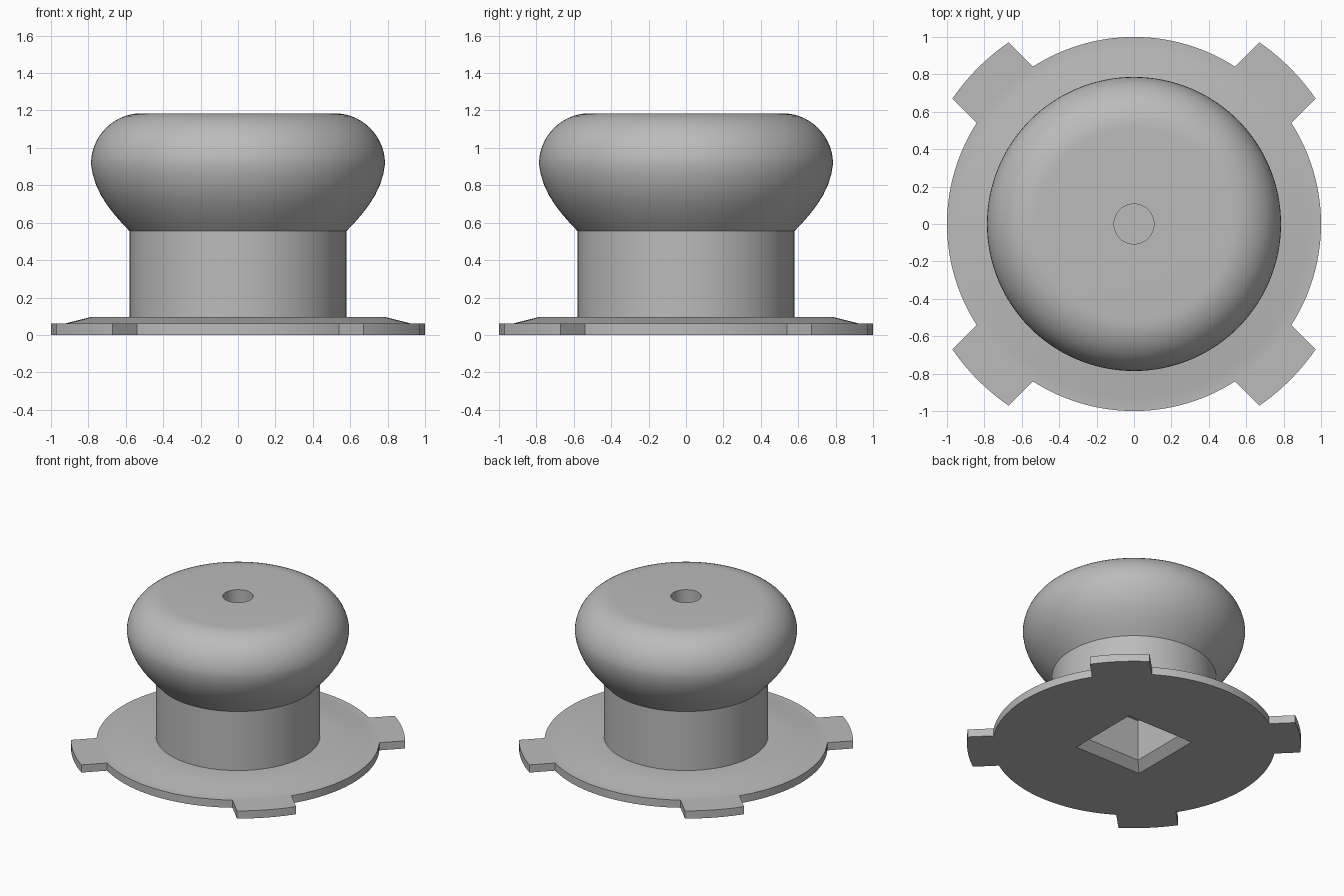
import bpy, bmesh, math
from mathutils import Matrix

cube = bpy.data.objects.get("Cube")
if cube:
    bpy.data.objects.remove(cube, do_unlink=True)

grey = bpy.data.materials.new("plain grey")
grey.use_nodes = True
grey.diffuse_color = (0.5, 0.5, 0.5, 1)
grey.node_tree.nodes["Principled BSDF"].inputs["Base Color"].default_value = grey.diffuse_color


def add_object(name, bm):
    bmesh.ops.recalc_face_normals(bm, faces=bm.faces)
    mesh = bpy.data.meshes.new(name)
    bm.to_mesh(mesh)
    bm.free()
    mesh.materials.append(grey)
    obj = bpy.data.objects.new(name, mesh)
    bpy.context.collection.objects.link(obj)
    return obj


def select_only(obj):
    bpy.ops.object.select_all(action='DESELECT')
    obj.select_set(True)
    bpy.context.view_layer.objects.active = obj


def lathe(name, profile, steps=128):
    bm = bmesh.new()
    verts = [bm.verts.new((r, 0, z)) for r, z in profile]
    edges = [bm.edges.new(pair) for pair in zip(verts, verts[1:])]
    bmesh.ops.spin(bm, geom=verts + edges, cent=(0, 0, 0), axis=(0, 0, 1),
                   angle=math.tau, steps=steps, use_duplicate=False)
    bmesh.ops.remove_doubles(bm, verts=bm.verts, dist=0.0001)
    return add_object(name, bm)


# Profile: flange, stem, rounded grip and blind screw hole
flange = [(0, 0), (1, 0), (1, 0.06), (0.93, 0.06), (0.79, 0.095)]
stem = [(0.58, 0.095), (0.58, 0.555)]
swell = [(0.62, 0.597), (0.662, 0.645), (0.7, 0.695), (0.732, 0.745),
         (0.758, 0.8), (0.776, 0.855)]
crown = [(0.515 + 0.271 * math.cos(a), 0.914 + 0.271 * math.sin(a))
         for a in (math.pi / 2 * i / 14 for i in range(15))]
hole = [(0.107, 1.185), (0.107, 0.78), (0, 0.78)]
body = lathe("knob_body", flange + stem + swell + crown + hole)

# Square socket with a chamfered mouth, cut into the underside
bm = bmesh.new()
rings = []
for half, z in [(0.349, -0.06), (0.229, 0.06), (0.229, 0.38)]:
    rings.append([bm.verts.new((half * sx, half * sy, z))
                  for sx, sy in ((-1, -1), (1, -1), (1, 1), (-1, 1))])
for low, high in zip(rings, rings[1:]):
    for i in range(4):
        j = (i + 1) % 4
        bm.faces.new((low[i], low[j], high[j], high[i]))
bm.faces.new(rings[0])
bm.faces.new(rings[-1])
cutter = add_object("socket_cutter", bm)
cutter.hide_render = True

select_only(body)
cut = body.modifiers.new("socket", 'BOOLEAN')
cut.operation = 'DIFFERENCE'
cut.solver = 'EXACT'
cut.object = cutter
bpy.ops.object.modifier_apply(modifier=cut.name)
bpy.data.objects.remove(cutter, do_unlink=True)
bpy.ops.object.shade_smooth_by_angle(angle=math.radians(30))


# Locking tabs on the diagonals, curved to follow the flange rim
def make_tab(name, angle, half=0.212, outer=1.18, height=0.06, steps=12):
    bm = bmesh.new()
    rows = []
    for i in range(steps + 1):
        t = half * (2 * i / steps - 1)
        r_in, r_out = math.sqrt(0.999 - t * t), math.sqrt(outer ** 2 - t * t)
        rows.append([bm.verts.new(p) for p in (
            (r_in, t, 0), (r_out, t, 0), (r_out, t, height), (r_in, t, height))])
    for a, b in zip(rows, rows[1:]):
        for k in range(3):
            bm.faces.new((a[k], b[k], b[k + 1], a[k + 1]))
    bm.faces.new(rows[0])
    bm.faces.new(rows[-1])
    bmesh.ops.rotate(bm, verts=bm.verts, matrix=Matrix.Rotation(angle, 3, 'Z'))
    select_only(add_object(name, bm))
    bpy.ops.object.shade_smooth_by_angle(angle=math.radians(30))


for i, side in enumerate(("back_left", "back_right", "front_right", "front_left")):
    make_tab(side + "_tab", math.radians(45 + 90 * i))
